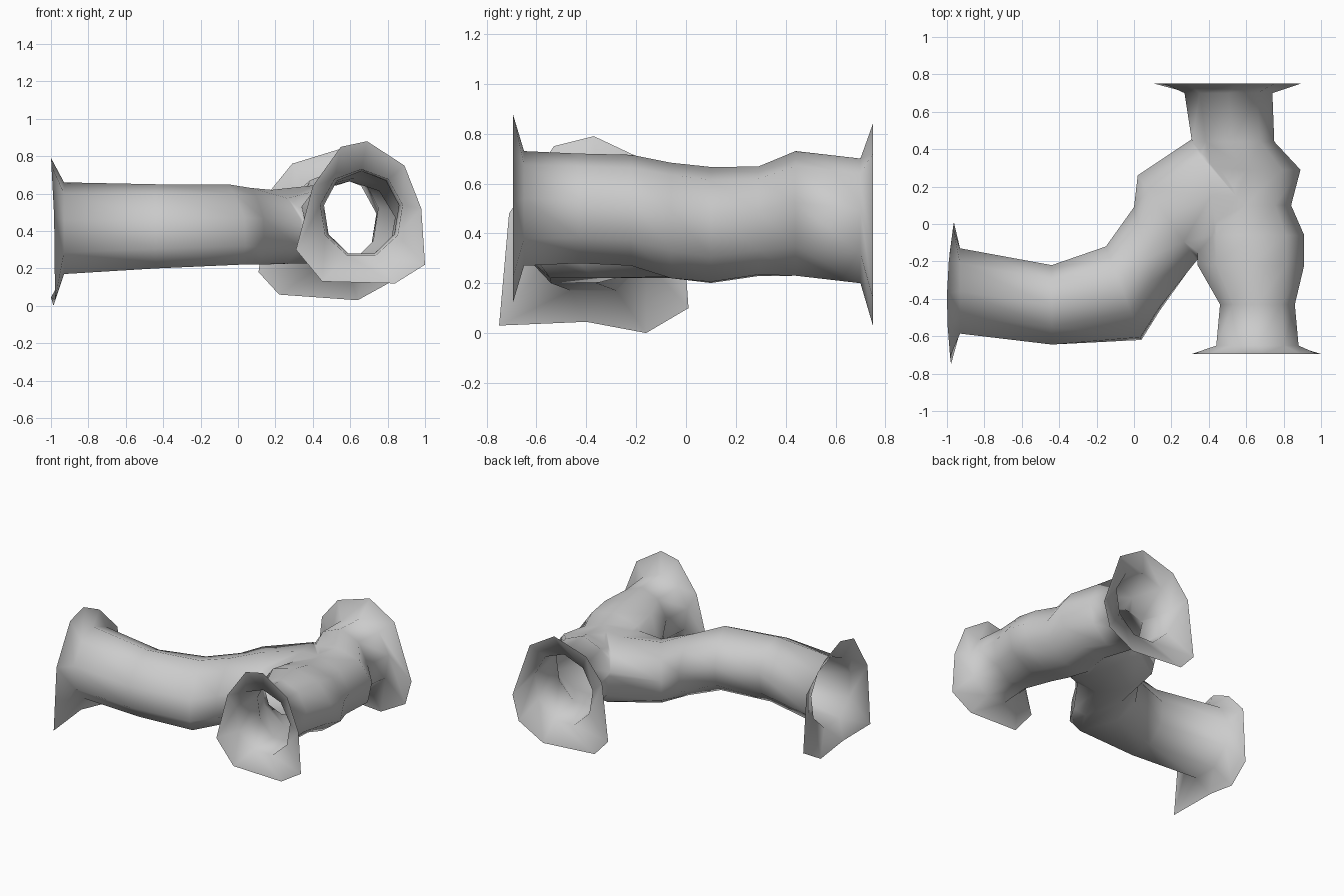
import bpy, bmesh, math
from mathutils import Vector

if "Cube" in bpy.data.objects:
    bpy.data.objects.remove(bpy.data.objects["Cube"])

SIDES = 9


def ring(left, right, z0, z1, square=1.0, lean=0.0):
    """Nine-sided section between two plan points, clockwise from the top.
    square boxes it up; lean pushes the right-hand side low and outwards."""
    a, b = Vector((*left, 0)), Vector((*right, 0))
    mid, half = (a + b) / 2, (b - a) / 2
    pts = []
    for i in range(SIDES):
        t = math.pi / 2 - 2 * math.pi * i / SIDES
        c = math.cos(t) / math.cos(math.pi / 18)
        s = math.sin(t)
        s = s if s > 0 else s / math.cos(math.pi / 9)
        if c > .1:
            c -= lean * s
        c = max(-1, min(1, c))
        s = math.copysign(abs(s) ** square, s)
        pts.append(mid + half * c + Vector((0, 0, (z0 + z1) / 2 + s * (z1 - z0) / 2)))
    return pts


def loft(name, rings):
    bm = bmesh.new()
    loops = [[bm.verts.new(p) for p in r] for r in rings]
    for r, s in zip(loops, loops[1:]):
        for i in range(SIDES):
            j = (i + 1) % SIDES
            bm.faces.new((r[i], r[j], s[j], s[i]))
    bm.faces.new(loops[0])
    bm.faces.new(loops[-1])
    bmesh.ops.recalc_face_normals(bm, faces=bm.faces)
    me = bpy.data.meshes.new(name)
    bm.to_mesh(me)
    bm.free()
    ob = bpy.data.objects.new(name, me)
    bpy.context.collection.objects.link(ob)
    return ob


# Main pipe: flared front rim, body sections (y, x0, x1, z0, z1), flared back rim
front_rim = [(.69, .88), (.89, .75), (.98, .52), (1, .22), (.84, .12),
             (.45, .13), (.31, .30), (.40, .64), (.55, .85)]
back_rim = [(.55, .84), (.75, .72), (.89, .32), (.84, .14), (.64, .03),
            (.22, .06), (.11, .18), (.16, .60), (.29, .76)]
body = [(-.65, .44, .88, .27, .73), (-.43, .46, .86, .28, .72),
        (-.22, .34, .91, .27, .715), (-.06, .34, .91, .22, .69),
        (.10, .35, .84, .195, .67), (.29, .32, .89, .23, .67),
        (.44, .31, .75, .23, .73), (.70, .27, .74, .20, .70)]
main = loft("pipe_junction",
            [[Vector((x, -.695, z)) for x, z in front_rim]]
            + [ring((x0, y), (x1, y), z0, z1) for y, x0, x1, z0, z1 in body]
            + [[Vector((x, .75, z)) for x, z in back_rim]])

# Side branch: flared rim, then a bend running into the main pipe
side_rim = [(-.37, .79), (-.53, .75), (-.71, .48), (-.75, .03), (-.40, .045),
            (-.16, 0), (.01, .10), (-.02, .52), (-.20, .71)]
bend = [((-.93, -.13), (-.93, -.59), .17, .66, 1, .1),
        ((-.44, -.22), (-.44, -.65), .20, .65, 1, .15),
        ((-.15, -.12), (.04, -.62), .22, .65, 1, .35),
        ((.00, .09), (.14, -.46), .22, .63, .9, .3),
        ((.02, .26), (.34, -.20), .22, .62, .9, .15),
        ((.33, .47), (.50, -.16), .225, .65, .6),
        ((.60, .44), (.66, -.16), .23, .655, .6)]
branch = loft("branch_helper",
              [[Vector((-.985, y, z)) for y, z in side_rim]]
              + [ring(*b) for b in bend])

# Merge into one hollow skin
mod = main.modifiers.new("join", 'BOOLEAN')
mod.operation, mod.solver, mod.object = 'UNION', 'EXACT', branch
dg = bpy.context.evaluated_depsgraph_get()
me = bpy.data.meshes.new_from_object(main.evaluated_get(dg))
main.modifiers.clear()
main.data = me
bpy.data.objects.remove(branch)

# Open the three mouths
bm = bmesh.new()
bm.from_mesh(me)
caps = [f for f in bm.faces
        if all(v.co.y < -.694 for v in f.verts)
        or all(v.co.y > .749 for v in f.verts)
        or all(v.co.x < -.984 for v in f.verts)]
bmesh.ops.delete(bm, geom=caps, context='FACES')
bmesh.ops.remove_doubles(bm, verts=bm.verts, dist=.012)

# Soften the weld where the branch meets the main pipe
weld = [v for v in bm.verts if .25 < v.co.x < .72 and -.2 < v.co.y < .4
        and .05 < abs(v.co.z - .45)]
bmesh.ops.smooth_vert(bm, verts=weld, factor=.25, use_axis_z=True)

# Slight bow of the side rim
for v in bm.verts:
    if v.co.x < -.98:
        v.co.x = -1 + .2 * (v.co.y + .42) ** 2
for f in bm.faces:
    f.smooth = True
bm.to_mesh(me)
bm.free()
